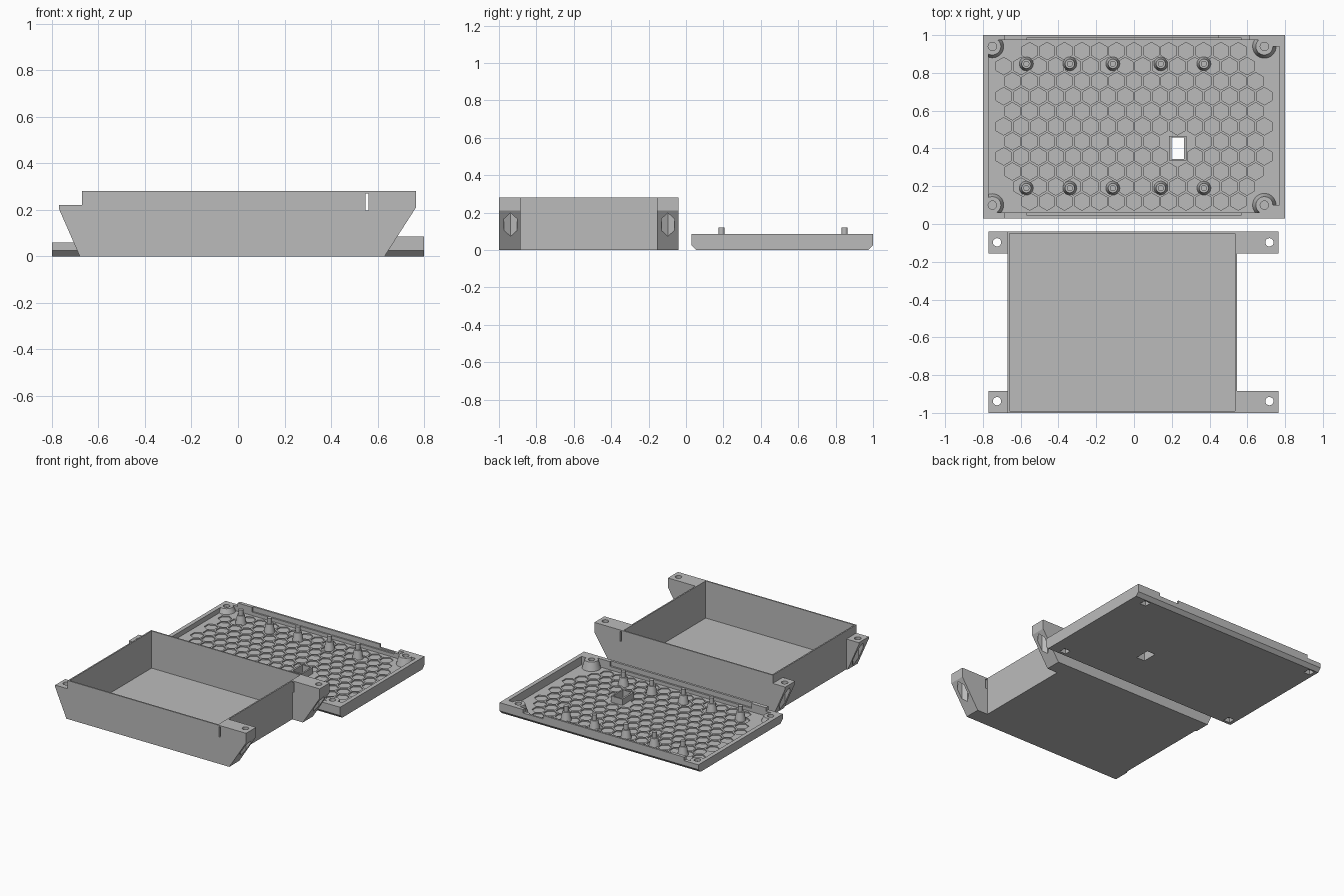
import bpy, bmesh, math
from mathutils import Matrix

if "Cube" in bpy.data.objects:
    bpy.data.objects.remove(bpy.data.objects["Cube"])

grey = bpy.data.materials.new("plain grey")
grey.diffuse_color = (0.5, 0.5, 0.5, 1)
grey.use_nodes = True
grey.node_tree.nodes["Principled BSDF"].inputs["Base Color"].default_value = grey.diffuse_color


def make(name, bm):
    bmesh.ops.recalc_face_normals(bm, faces=bm.faces)
    me = bpy.data.meshes.new(name)
    bm.to_mesh(me)
    bm.free()
    me.materials.append(grey)
    ob = bpy.data.objects.new(name, me)
    bpy.context.collection.objects.link(ob)
    return ob


def add_box(bm, x0, x1, y0, y1, z0, z1):
    m = Matrix.Translation(((x0 + x1) / 2, (y0 + y1) / 2, (z0 + z1) / 2))
    bmesh.ops.create_cube(bm, size=1, matrix=m @ Matrix.Diagonal((x1 - x0, y1 - y0, z1 - z0, 1)))


def add_cone(bm, x, y, z0, z1, r0, r1, n=32, turn=0):
    m = Matrix.Translation((x, y, (z0 + z1) / 2)) @ Matrix.Rotation(turn, 4, 'Z')
    bmesh.ops.create_cone(bm, cap_ends=True, segments=n, radius1=r0, radius2=r1,
                          depth=z1 - z0, matrix=m)


def box(name, *b):
    bm = bmesh.new()
    add_box(bm, *b)
    return make(name, bm)


def cone(name, *a, **k):
    bm = bmesh.new()
    add_cone(bm, *a, **k)
    return make(name, bm)


def prism(name, pts, vec):
    bm = bmesh.new()
    f = bm.faces.new([bm.verts.new(p) for p in pts])
    r = bmesh.ops.extrude_face_region(bm, geom=[f])
    bmesh.ops.translate(bm, vec=vec, verts=[v for v in r['geom'] if isinstance(v, bmesh.types.BMVert)])
    return make(name, bm)


def combine(ob, other, op='DIFFERENCE'):
    """Apply a boolean and remove the helper."""
    mod = ob.modifiers.new("bool", 'BOOLEAN')
    mod.operation, mod.solver, mod.object = op, 'EXACT', other
    dg = bpy.context.evaluated_depsgraph_get()
    me = bpy.data.meshes.new_from_object(ob.evaluated_get(dg))
    ob.modifiers.clear()
    ob.data = me
    bpy.data.objects.remove(other)


def smooth(ob):
    bpy.ops.object.select_all(action='DESELECT')
    ob.select_set(True)
    bpy.context.view_layer.objects.active = ob
    bpy.ops.object.shade_smooth_by_angle(angle=math.radians(30))


# ---- open tray ----
tray = box("tray", -0.67, 0.545, -1, -0.04, 0, 0.28)
combine(tray, box("cut", -0.66, 0.535, -0.99, -0.05, 0.01, 0.4))

# ---- mounting ears with screw hole and nut pocket ----
right = [(0.545, 0), (0.63, 0), (0.765, 0.21), (0.765, 0.28), (0.545, 0.28)]
left = [(-0.67, 0), (-0.68, 0), (-0.77, 0.205), (-0.77, 0.22), (-0.67, 0.22)]
for y0, tag in ((-1, "front"), (-0.155, "back")):
    for side, prof, hx, roof in (("right", right, 0.717, 0.225), ("left", left, -0.725, 0.19)):
        ear = prism(f"{tag}_{side}_ear", [(x, y0, z) for x, z in prof], (0, 0.115, 0))
        yc = -0.938 if tag == "front" else -0.097
        combine(ear, cone("cut", hx, yc, -0.1, roof, 0.04, 0.04, n=6, turn=math.pi / 6 * 3))
        combine(ear, cone("cut", hx, yc, -0.1, 0.4, 0.022, 0.022, n=24))
        if side == "right":
            combine(ear, box("cut", 0.548, 0.56, y0 - 0.1, y0 + 0.2, 0.197, 0.27))
        smooth(ear)

# ---- lid: chamfered slab, hollowed, with stepped rim ----
F = 0.025
sec = [(0.055, 0), (0.975, 0), (1, 0.025), (1, 0.085), (0.03, 0.085), (0.03, 0.025)]
lid = prism("lid", [(-0.8, y, z) for y, z in sec], (1.6, 0, 0))
combine(lid, box("cut", -0.77, 0.77, 0.06, 0.975, F, 0.3))
combine(lid, box("cut", -0.57, 0.57, 0.047, 0.986, 0.05, 0.3))
combine(lid, box("cut", -0.9, -0.685, -0.1, 1.1, 0.06, 0.3))
combine(lid, box("cut", 0.45, 0.61, 0.95, 1.1, 0.06, 0.3))

# honeycomb pockets in the lid floor
bosses = [(x, y) for x in (-0.75, 0.69) for y in (0.1, 0.94)]
bm = bmesh.new()
p = 0.092
for j in range(11):
    for i in range(17):
        x = (i - 8) * p + (p / 2 if j % 2 else 0)
        y = 0.517 + (j - 5) * p * 0.866
        near_boss = any(math.hypot(x - a, y - b) < 0.12 for a, b in bosses)
        near_window = abs(x - 0.23) < 0.09 and abs(y - 0.4) < 0.11
        if abs(x) < 0.72 and 0.1 < y < 0.94 and not near_boss and not near_window:
            add_cone(bm, x, y, F - 0.008, 0.06, 0.046, 0.046, n=6, turn=0)
combine(lid, make("cut", bm))

# corner bosses with screw holes and pockets underneath
for x, y in bosses:
    top = 0.06 if x < 0 else 0.085
    combine(lid, cone("boss", x, y, 0.012, top, 0.066, 0.045), 'UNION')
    ex, ey = (-0.79 if x < 0 else 0.79), (0.04 if y < 0.5 else 0.99)
    combine(lid, box("fill", min(x, ex), max(x, ex), min(y, ey), max(y, ey), 0.03, top), 'UNION')
    combine(lid, cone("cut", x, y, 0.04, 0.2, 0.022, 0.022, n=24))
    combine(lid, box("cut", x - 0.025, x + 0.025, y - 0.025, y + 0.025, -0.1, 0.034))

# framed window
combine(lid, box("frame", 0.185, 0.277, 0.335, 0.467, 0.01, 0.07), 'UNION')
combine(lid, box("cut", 0.198, 0.266, 0.345, 0.457, -0.1, 0.2))
# trim boss flares to the lid outline
combine(lid, prism("trim", [(-0.8, y, z) for y, z in sec], (1.6, 0, 0)), 'INTERSECT')
smooth(lid)

# ---- support posts with pins ----
for row, y in (("front", 0.19), ("back", 0.848)):
    for i, x in enumerate((-0.57, -0.34, -0.112, 0.142, 0.37)):
        bm = bmesh.new()
        add_cone(bm, x, y, 0.012, 0.08, 0.038, 0.025, n=24)
        add_cone(bm, x, y, 0.07, 0.12, 0.016, 0.016, n=24)
        smooth(make(f"{row}_post_{i + 1}", bm))
